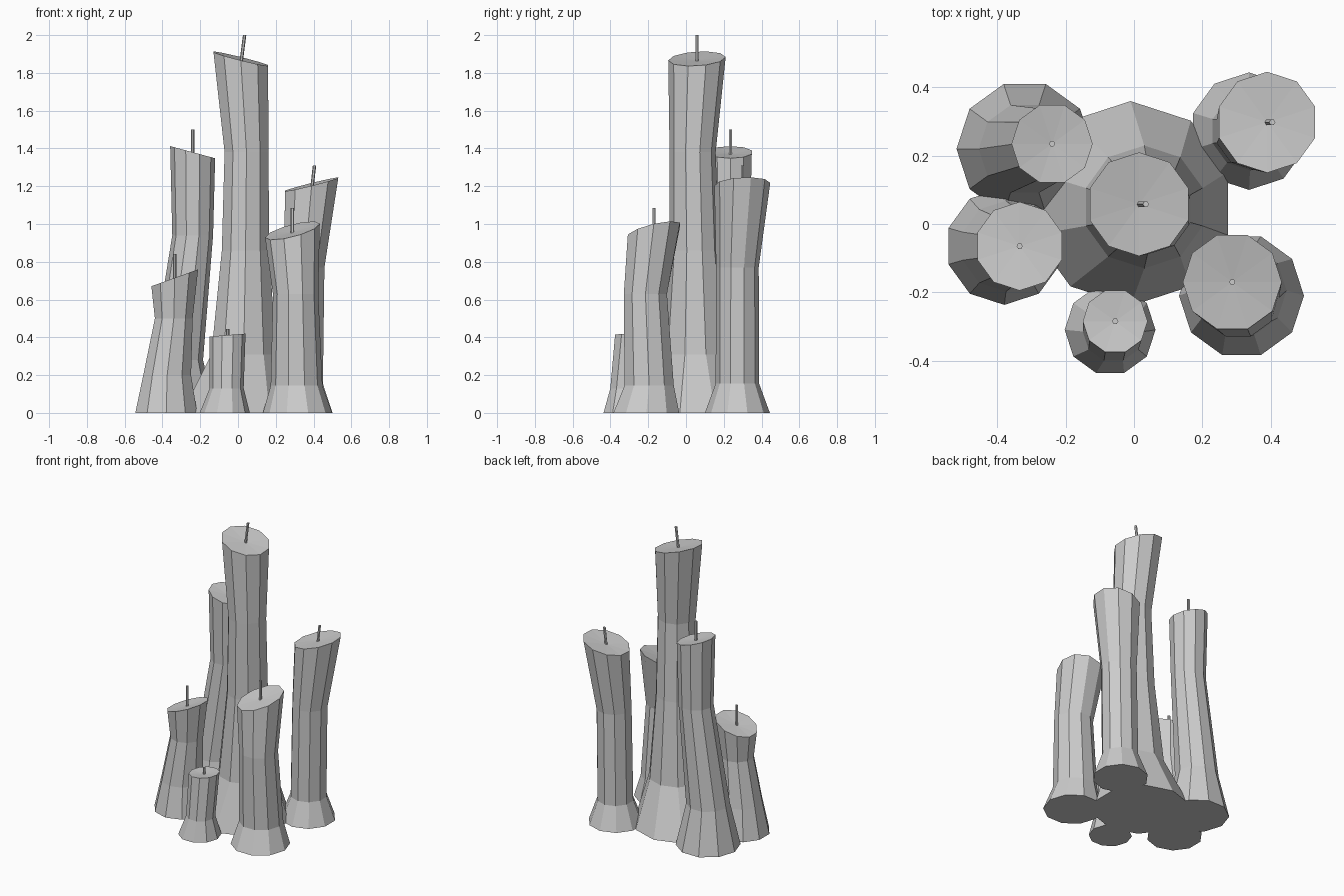
import bpy, bmesh
from math import cos, sin, radians, tau
from mathutils import Vector

SIDES = 10
default = bpy.data.objects.get("Cube")
if default:
    bpy.data.objects.remove(default, do_unlink=True)

# One plain grey for wax and wicks
grey = bpy.data.materials.new("grey_wax")
grey.use_nodes = True
colour = (0.6, 0.6, 0.6, 1)
grey.diffuse_color = colour
shader = next(n for n in grey.node_tree.nodes if n.type == 'BSDF_PRINCIPLED')
shader.inputs["Base Color"].default_value = colour
shader.inputs["Roughness"].default_value = 0.8


def finish(name, bm):
    bmesh.ops.recalc_face_normals(bm, faces=bm.faces)
    mesh = bpy.data.meshes.new(name)
    bm.to_mesh(mesh)
    bm.free()
    mesh.materials.append(grey)
    bpy.context.collection.objects.link(bpy.data.objects.new(name, mesh))


def ring(bm, centre, radius, sides, phase=0.0, slope=(0, 0)):
    """Polygon loop whose height follows a sloped plane."""
    verts = []
    for i in range(sides):
        a = phase + tau * i / sides
        dx, dy = radius * cos(a), radius * sin(a)
        dz = dx * slope[0] + dy * slope[1]
        verts.append(bm.verts.new(Vector(centre) + Vector((dx, dy, dz))))
    return verts


def bridge(bm, low, high):
    n = len(low)
    for i in range(n):
        j = (i + 1) % n
        bm.faces.new((low[i], low[j], high[j], high[i]))


def candle(name, rings, slope, phase, wick_height, lean=0.0):
    # Flared, crooked wax body with a slanted, slightly dished top
    bm = bmesh.new()
    loops = []
    for k, (x, y, z, r) in enumerate(rings):
        tilt = slope if k == len(rings) - 1 else (0, 0)
        loops.append(ring(bm, (x, y, z), r, SIDES, radians(phase), tilt))
    for low, high in zip(loops, loops[1:]):
        bridge(bm, low, high)
    bm.faces.new(loops[0][::-1])
    x, y, z, r = rings[-1]
    middle = bm.verts.new((x, y, z - 0.01))
    top = loops[-1]
    for i in range(SIDES):
        bm.faces.new((top[i], top[(i + 1) % SIDES], middle))
    finish(name, bm)

    # Thin wick
    bm = bmesh.new()
    low = ring(bm, (x, y, z - 0.03), 0.009, 6)
    high = ring(bm, (x + lean, y, wick_height), 0.009, 6)
    bridge(bm, low, high)
    bm.faces.new(low[::-1])
    bm.faces.new(high)
    finish(name + "_wick", bm)


# Rings are (x, y, z, radius) from the foot upwards
candle("tall_centre_candle",
       [(-0.01, 0.06, 0, 0.3), (0.03, 0.05, 0.31, 0.18),
        (0.04, 0.045, 0.86, 0.132), (0.045, 0.035, 1.38, 0.122),
        (0.015, 0.058, 1.875, 0.152)],
       (-0.25, 0.06), 18, 2.0, 0.02)
candle("back_right_candle",
       [(-0.32, 0.22, 0, 0.2), (-0.32, 0.22, 0.28, 0.135),
        (-0.24, 0.235, 0.94, 0.108), (-0.24, 0.235, 1.38, 0.119)],
       (-0.27, 0), 0, 1.5)
candle("back_left_candle",
       [(0.337, 0.272, 0, 0.172), (0.34, 0.272, 0.155, 0.115),
        (0.35, 0.272, 0.77, 0.113), (0.39, 0.298, 1.21, 0.148)],
       (0.25, 0.05), 18, 1.31, 0.015)
candle("front_left_candle",
       [(0.315, -0.21, 0, 0.183), (0.31, -0.195, 0.145, 0.137),
        (0.305, -0.215, 0.63, 0.12), (0.288, -0.17, 0.965, 0.145)],
       (0.25, 0.23), 0, 1.085)
candle("front_right_candle",
       [(-0.38, -0.065, 0, 0.172), (-0.375, -0.065, 0.2, 0.133),
        (-0.34, -0.065, 0.5, 0.105), (-0.335, -0.065, 0.715, 0.13)],
       (0.36, 0), 18, 0.84)
candle("small_front_candle",
       [(-0.07, -0.31, 0, 0.133), (-0.06, -0.315, 0.13, 0.09),
        (-0.055, -0.285, 0.412, 0.095)],
       (0.08, 0), 0, 0.445)
